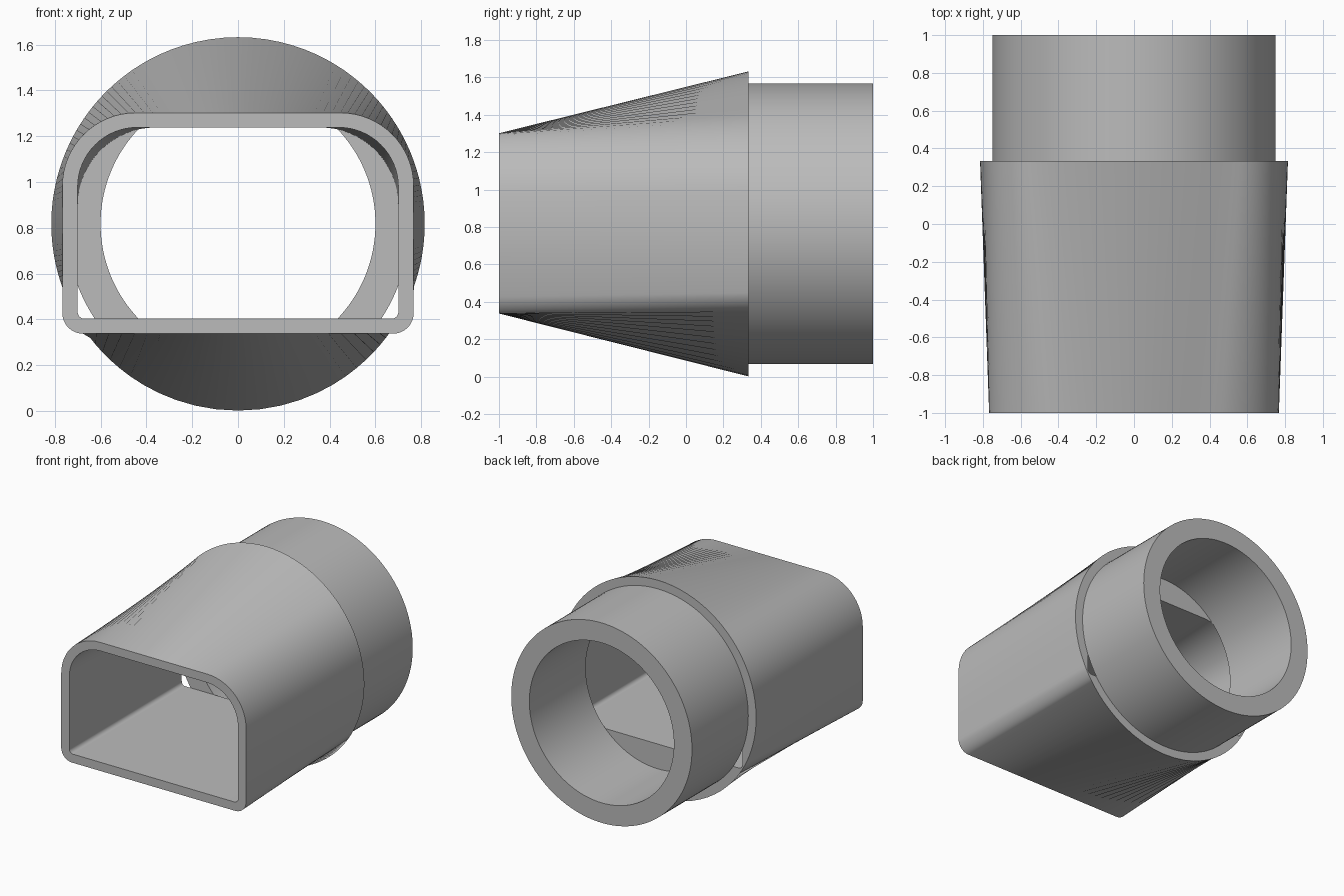
import bpy, bmesh, math

cube = bpy.data.objects.get("Cube")
if cube:
    bpy.data.objects.remove(cube, do_unlink=True)

# Single plain grey material
grey = bpy.data.materials.new("light_grey")
grey.use_nodes = True
colour = (0.5, 0.5, 0.5, 1)
grey.diffuse_color = colour
grey.node_tree.nodes["Principled BSDF"].inputs["Base Color"].default_value = colour

AXIS_Z = 0.817
FRONT, SHOULDER, BACK = -1.0, 0.333, 1.0
ARC, FLAT = 16, 24


def rounded_profile(half, low, high, r_top, r_low):
    """Counter-clockwise (x, z) outline with large top and small bottom corners."""
    corners = [(half - r_low, low + r_low, r_low, -90),
               (half - r_top, high - r_top, r_top, 0),
               (r_top - half, high - r_top, r_top, 90),
               (r_low - half, low + r_low, r_low, 180)]
    arcs = []
    for cx, cz, r, start in corners:
        angles = [math.radians(start + 90 * i / ARC) for i in range(ARC + 1)]
        arcs.append([(cx + r * math.cos(a), cz + r * math.sin(a)) for a in angles])
    points = []
    for i, arc in enumerate(arcs):
        end, nxt = arc[-1], arcs[(i + 1) % len(arcs)][0]
        points += arc
        for k in range(1, FLAT):
            t = k / FLAT
            points.append((end[0] + (nxt[0] - end[0]) * t,
                           end[1] + (nxt[1] - end[1]) * t))
    return points


def circle(radius, angles):
    return [(radius * math.cos(a), AXIS_Z + radius * math.sin(a)) for a in angles]


def hollow_part(name, sections):
    """Bridge a closed cycle of (y, outline) sections into a solid sleeve."""
    bm = bmesh.new()
    rings = [[bm.verts.new((x, y, z)) for x, z in pts] for y, pts in sections]
    for i, ring in enumerate(rings):
        nxt = rings[(i + 1) % len(rings)]
        for j in range(len(ring)):
            k = (j + 1) % len(ring)
            bm.faces.new((ring[j], ring[k], nxt[k], nxt[j]))
    bmesh.ops.recalc_face_normals(bm, faces=bm.faces[:])
    mesh = bpy.data.meshes.new(name)
    bm.to_mesh(mesh)
    bm.free()
    mesh.materials.append(grey)
    obj = bpy.data.objects.new(name, mesh)
    bpy.context.collection.objects.link(obj)
    bpy.ops.object.select_all(action='DESELECT')
    obj.select_set(True)
    bpy.context.view_layer.objects.active = obj
    bpy.ops.object.shade_smooth_by_angle(angle=math.radians(30))
    return obj


# Transition from the rounded rectangular mouth to the round shoulder
mouth = rounded_profile(0.767, 0.338, 1.302, 0.32, 0.09)
hole_front = rounded_profile(0.70, 0.403, 1.238, 0.26, 0.03)
hole_back = rounded_profile(0.70, 0.403, 1.238, 0.34, 0.03)
polar = [math.atan2(z - AXIS_Z, x) for x, z in mouth]
hollow_part("transition_duct", [(FRONT, mouth), (SHOULDER, circle(0.815, polar)),
                                (SHOULDER, hole_back), (FRONT, hole_front)])

# Round connector pipe behind the shoulder
even = [math.tau * i / 128 for i in range(128)]
outer, inner = circle(0.75, even), circle(0.60, even)
hollow_part("round_pipe", [(SHOULDER, outer), (BACK, outer),
                           (BACK, inner), (SHOULDER, inner)])
